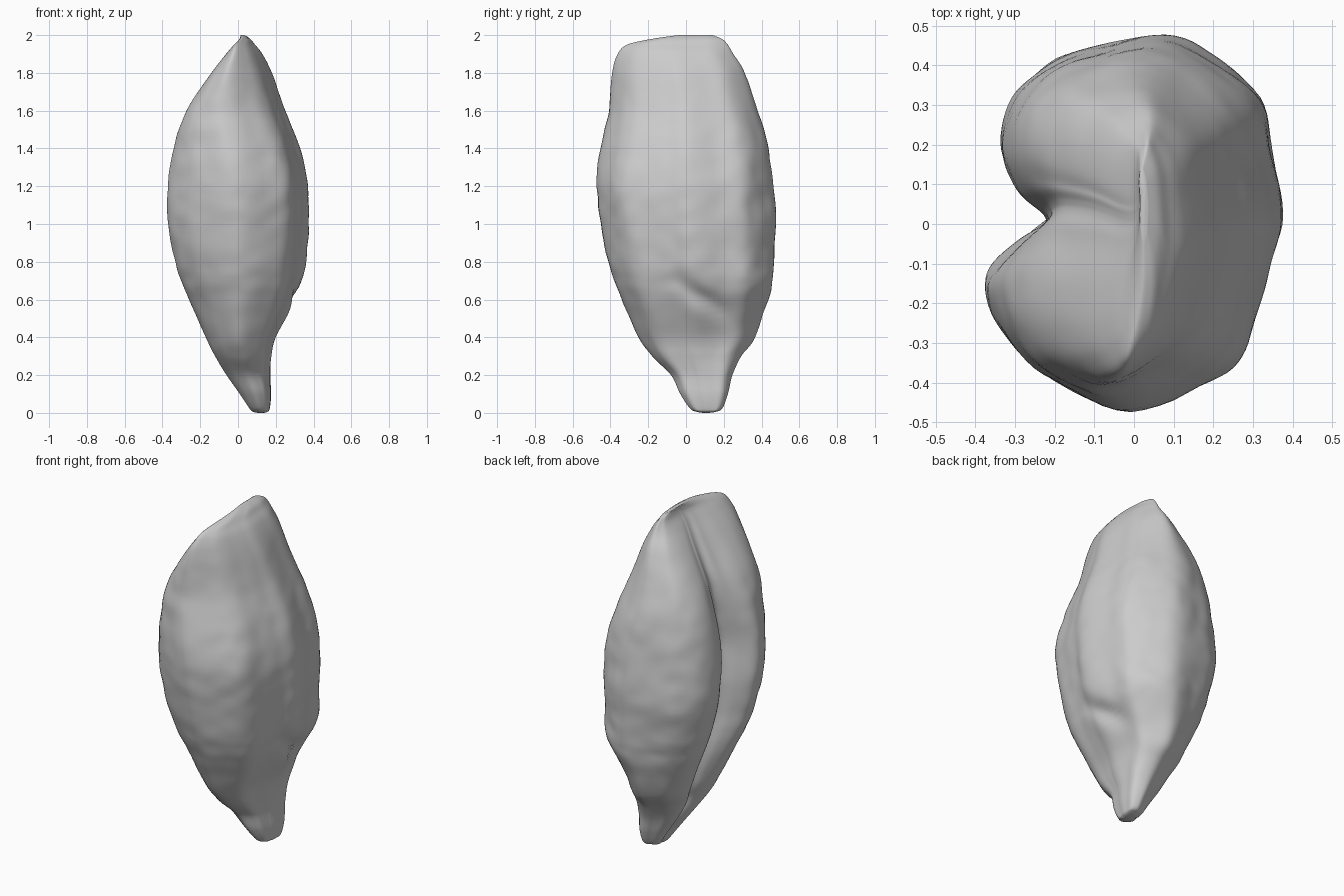
import bpy
import bmesh
import math
from mathutils import Vector, noise

default_cube = bpy.data.objects.get("Cube")
if default_cube:
    bpy.data.objects.remove(default_cube, do_unlink=True)

# Kidney-shaped cross-section (unit half-widths), with the crease on the -x side
SECTION = [
    (1, .03), (.92, .38), (.85, .67), (.55, .88), (.2, 1), (-.25, .94),
    (-.58, .85), (-.82, .66), (-.9, .42), (-.8, .2), (-.61, .06),
    (-.61, -.02), (-.8, -.12), (-.98, -.26), (-.99, -.4), (-.86, -.6),
    (-.55, -.82), (-.02, -1), (.52, -.83), (.75, -.66), (.85, -.4), (.92, -.2),
]

# Height, then the x range and the y range of the grain at that height
EXTENTS = [
    (0, .105, .135, .09, .12), (.006, .08, .155, .055, .155),
    (.025, .06, .165, .02, .185), (.1, .01, .17, -.03, .21),
    (.2, -.06, .165, -.08, .23), (.3, -.12, .175, -.18, .28),
    (.4, -.17, .2, -.25, .36), (.6, -.26, .3, -.34, .43),
    (.7, -.3, .335, -.38, .45), (.8, -.33, .355, -.41, .46),
    (1, -.37, .375, -.45, .475), (1.2, -.37, .37, -.475, .46),
    (1.4, -.33, .325, -.45, .435), (1.6, -.25, .25, -.41, .38),
    (1.8, -.12, .18, -.39, .31), (1.9, -.045, .13, -.36, .25),
    (1.95, -.005, .09, -.31, .22), (1.98, .01, .065, -.18, .19),
    (2, .015, .035, -.04, .14),
]


def smooth_points(points, steps, closed):
    """Resample a row of points along a smooth curve through them."""
    points = [Vector(p) for p in points]
    count = len(points)

    def pick(i):
        return points[i % count] if closed else points[max(0, min(i, count - 1))]

    result = []
    for i in range(count if closed else count - 1):
        a, b, c, d = (pick(i + k) for k in (-1, 0, 1, 2))
        for step in range(steps):
            t = step / steps
            result.append(b + (c - a) * (t / 2)
                          + (a - b * 2.5 + c * 2 - d / 2) * t ** 2
                          + (b * 3 - a - c * 3 + d) * (t ** 3 / 2))
    if not closed:
        result.append(points[-1])
    return result


def bell(value, width):
    return math.exp(-(value / width) ** 2)


def ramp(value, start, end):
    t = max(0, min(1, (value - start) / (end - start)))
    return t * t * (3 - 2 * t)


def corner_fill(u, v, z):
    """How much fuller each corner of the section is at a height."""
    if u > 0 and v > 0:    # germ corner and the ledge above it
        return .38 * ramp(z, .5, .15) + .1 * bell(z - .68, .1)
    if u < 0 and v < 0:    # front lobe towards the tip
        return .16 * bell(z - 1.6, .25)
    if u < 0:              # back lobe, slimmer low down
        return .12 * ramp(z, 1, .4)
    return 0


def surface_point(u, v, ring):
    """Place one section point on the grain at the given ring."""
    z, x_low, x_high, y_low, y_high = ring
    tip = ramp(z, 1.2, 1.85)
    fill = 1 + u * v * corner_fill(u, v, z)
    u, v = u * fill, v * fill
    if u < 0:
        # The crease drifts backwards at both ends and grows shallow at the tip
        notch = bell(v - .02, .16)
        v += (.2 * tip + .18 * ramp(z, .9, .2)) * bell(v, .3)
        u -= .25 * tip * notch
    x = (x_low + x_high + u * (x_high - x_low)) / 2
    y = (y_low + y_high + v * (y_high - y_low)) / 2
    # The tip ridge bends towards the crease, mostly at its front
    x -= tip * (.5 if y < 0 else .3) * y * y
    # Arched dent above the germ
    if u > 0:
        arch = z - .62 + .6 * (y - .07)
        x -= .03 * bell(arch, .055) * bell(y - .09, .12)
    # Fine wrinkles and broad lumps, fading out at both ends
    fade = min(1, z / .3, (2 - z) / .3)
    lumps = noise.noise(Vector((x * 5, y * 5, z * 3)))
    wrinkles = noise.noise(Vector((x * 10, y * 10, z * 11)))
    swell = 1 + fade * (.018 * lumps + .014 * wrinkles)
    return Vector((x * swell, y * swell, z))


def build_grain():
    section = smooth_points(SECTION, 6, True)
    rings = smooth_points(EXTENTS, 7, False)
    bm = bmesh.new()
    loops = [[bm.verts.new(surface_point(p.x, p.y, ring)) for p in section]
             for ring in rings]
    for lower, upper in zip(loops, loops[1:]):
        for i in range(len(section)):
            j = (i + 1) % len(section)
            bm.faces.new((lower[i], lower[j], upper[j], upper[i]))
    # Close both ends
    bm.faces.new(list(reversed(loops[0])))
    bm.faces.new(loops[-1])
    bmesh.ops.recalc_face_normals(bm, faces=bm.faces)
    for face in bm.faces:
        face.smooth = True
    mesh = bpy.data.meshes.new("grain_kernel")
    bm.to_mesh(mesh)
    bm.free()
    grain = bpy.data.objects.new("grain_kernel", mesh)
    bpy.context.collection.objects.link(grain)
    return grain


# Single plain husk colour
husk = bpy.data.materials.new("plain_grey")
husk.use_nodes = True
grey = (.6, .6, .6, 1)
husk.diffuse_color = grey
shader = husk.node_tree.nodes["Principled BSDF"]
shader.inputs["Base Color"].default_value = grey
shader.inputs["Roughness"].default_value = .8

grain_kernel = build_grain()
grain_kernel.data.materials.append(husk)
